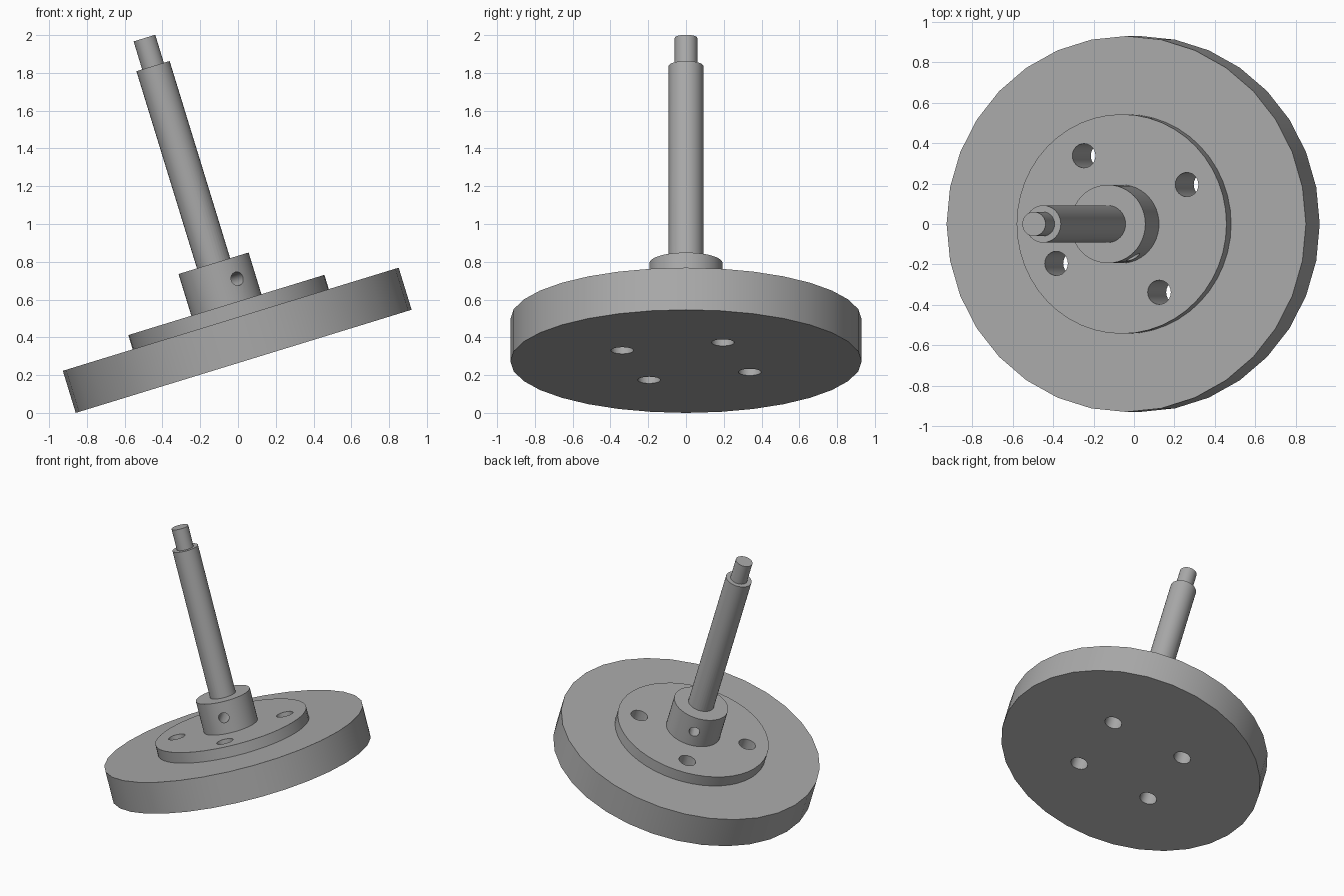
import bpy, bmesh, math
from mathutils import Matrix, Vector

cube = bpy.data.objects.get("Cube")
if cube:
    bpy.data.objects.remove(cube, do_unlink=True)

steel = bpy.data.materials.new("grey_steel")
steel.use_nodes = True
colour = (0.40, 0.40, 0.40, 1)
steel.diffuse_color = colour
steel.node_tree.nodes["Principled BSDF"].inputs["Base Color"].default_value = colour

# The whole assembly leans over, resting on the rim of the wheel
TILT = Matrix.Translation((0.03, 0, 0.273)) @ Matrix.Rotation(math.radians(-17.07), 4, 'Y')
WHEEL_TOP, FLANGE_TOP, HUB_TOP = 0.233, 0.312, 0.543
HOLE_START = math.radians(30)


def make_object(name, bm):
    mesh = bpy.data.meshes.new(name)
    bmesh.ops.recalc_face_normals(bm, faces=bm.faces)
    bm.to_mesh(mesh)
    bm.free()
    obj = bpy.data.objects.new(name, mesh)
    bpy.context.collection.objects.link(obj)
    return obj


def lathe(name, profile, sides):
    """Closed turned part from (radius, height) points, capped at both ends."""
    bm = bmesh.new()
    rings = []
    for r, z in profile:
        rings.append([bm.verts.new((r * math.cos(a), r * math.sin(a), z))
                      for a in (math.tau * i / sides for i in range(sides))])
    for low, high in zip(rings, rings[1:]):
        for i in range(sides):
            j = (i + 1) % sides
            bm.faces.new((low[i], low[j], high[j], high[i]))
    bm.faces.new(rings[0][::-1])
    bm.faces.new(rings[-1])
    return make_object(name, bm)


def cutter(name, radius, depth, matrix):
    bm = bmesh.new()
    bmesh.ops.create_cone(bm, cap_ends=True, segments=24, radius1=radius,
                          radius2=radius, depth=depth, matrix=matrix)
    obj = make_object(name, bm)
    obj.hide_render = True
    return obj


def finish(obj, cutters=()):
    """Cut the holes, shade, colour and tilt a part."""
    bpy.ops.object.select_all(action='DESELECT')
    bpy.context.view_layer.objects.active = obj
    obj.select_set(True)
    for c in cutters:
        mod = obj.modifiers.new("hole", 'BOOLEAN')
        mod.operation, mod.solver, mod.object = 'DIFFERENCE', 'EXACT', c
        bpy.ops.object.modifier_apply(modifier=mod.name)
    obj.data.materials.clear()
    obj.data.materials.append(steel)
    bpy.ops.object.shade_smooth_by_angle(angle=math.radians(30))
    obj.matrix_world = TILT


# Turned parts
wheel = lathe("wheel_disc", [(0.93, 0), (0.93, WHEEL_TOP)], 32)
hub = lathe("flanged_hub", [(0.543, WHEEL_TOP), (0.543, FLANGE_TOP),
                            (0.194, FLANGE_TOP), (0.194, HUB_TOP)], 48)
shaft = lathe("stepped_shaft", [(0.092, FLANGE_TOP), (0.092, 1.635),
                                (0.06, 1.635), (0.06, 1.79)], 32)

# Four bolt holes through wheel and flange
bolts = []
for i in range(4):
    a = HOLE_START + i * math.pi / 2
    spot = Vector((0.39 * math.cos(a), 0.39 * math.sin(a), 0.15))
    bolts.append(cutter("bolt_hole_cutter", 0.06, 1, Matrix.Translation(spot)))

# Cross pin hole through the hub collar and shaft
pin_turn = Matrix.Rotation(math.radians(-60), 4, 'Z') @ Matrix.Rotation(math.pi / 2, 4, 'Y')
pin = cutter("pin_hole_cutter", 0.037, 0.6, Matrix.Translation((0, 0, 0.428)) @ pin_turn)

finish(wheel, bolts)
finish(hub, bolts + [pin])
finish(shaft, [pin])

for c in bolts + [pin]:
    bpy.data.objects.remove(c, do_unlink=True)
